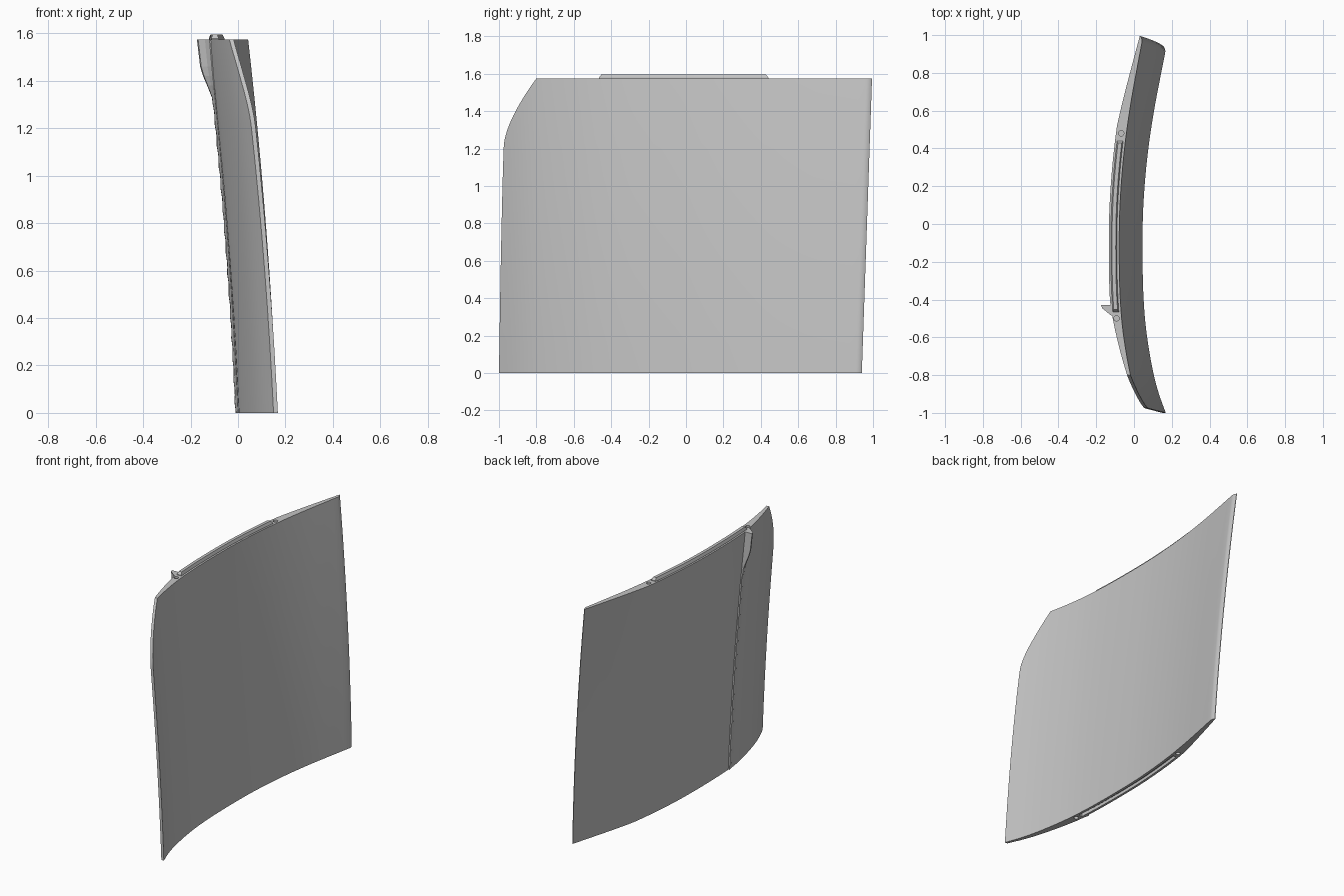
import bpy, bmesh, math
from mathutils import Vector

if "Cube" in bpy.data.objects:
    bpy.data.objects.remove(bpy.data.objects["Cube"])

TOP = 1.575

grey = bpy.data.materials.new("plain grey")
grey.use_nodes = True
grey.diffuse_color = (0.55, 0.55, 0.55, 1)
grey.node_tree.nodes["Principled BSDF"].inputs["Base Color"].default_value = grey.diffuse_color


def curve(points, t):
    """Smooth interpolation through (t, value) points."""
    n = len(points)
    t = min(max(t, points[0][0]), points[-1][0])
    i = next(k for k in range(n - 1) if t <= points[k + 1][0])

    def slope(k):
        a, b = points[max(k - 1, 0)], points[min(k + 1, n - 1)]
        return (b[1] - a[1]) / (b[0] - a[0])
    (t0, p0), (t1, p1) = points[i], points[i + 1]
    h = t1 - t0
    s = (t - t0) / h
    return ((2*s**3 - 3*s**2 + 1) * p0 + (s**3 - 2*s**2 + s) * h * slope(i)
            + (3*s**2 - 2*s**3) * p1 + (s**3 - s**2) * h * slope(i + 1))


BOW = [(-1, .168), (-.9, .132), (-.8, .105), (-.65, .077), (-.5, .058), (-.3, .047),
       (0, .046), (.2, .056), (.4, .076), (.6, .106), (.8, .144), (.94, .172)]
FRONT = [(0, -1), (.6, -.99), (1.2, -.975), (1.26, -.967), (1.34, -.94), (1.42, -.9),
         (1.5, -.852), (TOP, -.8)]


def stretch(z):
    return 1 + .058 * z / TOP


def lean(z):
    return -.043 * z - .0225 * z * z


def face_x(y, z):
    """Concave face of the panel."""
    u = y / stretch(z) if y > 0 else y
    return curve(BOW, u) + lean(z)


def thickness(y, z):
    front, back = -curve(FRONT, z), .94 * stretch(z)
    v = abs(y) / (back if y > 0 else front)
    return .018 + .037 * min(1, max(0, 1 - v) * 2.1)


def loft(name, rings, smooth=True):
    """Skin closed rings with an even point count and cap both ends."""
    bm = bmesh.new()
    rows = [[bm.verts.new(p) for p in ring] for ring in rings]
    n = len(rows[0])
    for a, b in zip(rows, rows[1:]):
        for i in range(n):
            j = (i + 1) % n
            bm.faces.new((a[i], a[j], b[j], b[i]))
    for row in (rows[0], rows[-1]):
        for i in range(n // 2 - 1):
            bm.faces.new((row[i], row[i + 1], row[n - 2 - i], row[n - 1 - i]))
    bmesh.ops.recalc_face_normals(bm, faces=bm.faces)
    mesh = bpy.data.meshes.new(name)
    bm.to_mesh(mesh)
    bm.free()
    mesh.materials.append(grey)
    ob = bpy.data.objects.new(name, mesh)
    bpy.context.collection.objects.link(ob)
    if smooth:
        bpy.ops.object.select_all(action="DESELECT")
        ob.select_set(True)
        bpy.context.view_layer.objects.active = ob
        bpy.ops.object.shade_smooth_by_angle(angle=math.radians(25))
    return ob


# Curved panel: levels get closer around the rounded front corner
levels = [.15 * k for k in range(8)] + [1.2 + .025 * k for k in range(16)]
ROUND = .035
COLS = 48


def panel_ring(z):
    front, back = curve(FRONT, z), .94 * stretch(z)
    ys = [front + (back - ROUND - front) * i / COLS for i in range(COLS + 1)]
    ys += [back - ROUND * (1 - k / 4) for k in range(1, 5)]
    near, far = [], []
    for y in ys:
        drop = .014 * max(0, (y - back + ROUND) / ROUND) ** 2
        x = face_x(y, z)
        near.append((x - drop, y, z))
        far.append((x - thickness(y, z), y, z))
    return near + far[::-1]


panel = loft("curved_panel", [panel_ring(z) for z in levels])


# Tongue on the top edge and matching groove in the bottom edge
def edge_strip(name, z, stages):
    rings = []
    for half, dz, inset in stages:
        ys = [-.465 + inset + (.905 - 2 * inset) * i / 16 for i in range(17)]
        mid = [(face_x(y, z) - .028, y) for y in ys]
        rings.append([(x + half, y, z + dz) for x, y in mid]
                     + [(x - half, y, z + dz) for x, y in reversed(mid)])
    return loft(name, rings, smooth=False)


edge_strip("top_tongue", TOP, [(.016, -.005, 0), (.016, .004, 0), (.010, .02, .012)])
cutters = [edge_strip("groove_cutter", 0, [(.012, -.02, 0), (.012, .02, 0)])]


# Dowel holes beside the tongue and the groove
for z in (0, TOP):
    for y in (-.5, .48):
        x = face_x(y, z) - .027
        circle = [2 * math.pi * k / 16 for k in range(16)]
        cutters.append(loft("dowel_hole_cutter",
                            [[(x + .014 * math.cos(a), y + .014 * math.sin(a), z + dz)
                              for a in circle] for dz in (-.03, .03)], smooth=False))

for cutter in cutters:
    mod = panel.modifiers.new("cut", "BOOLEAN")
    mod.operation = "DIFFERENCE"
    mod.solver = "EXACT"
    mod.object = cutter
    cutter.hide_render = True
    cutter.hide_viewport = True
    cutter.display_type = "WIRE"


# Rib on the convex face, ending in a tall hook at the top
def rib_ring(z, out):
    base = face_x(-.45, z) - thickness(-.45, z)
    shape = [(.012, -.428), (-out, -.430), (-out * .9, -.446),
             (-out * .35, -.462), (.001, -.485), (.012, -.485)]
    return [(base + dx, y, z) for dx, y in shape]


ridge = [rib_ring(.045 * k, .008 + .004 * (k % 2)) for k in range(30)]
hook = [rib_ring(z, out) for z, out in
        ((1.33, .012), (1.38, .027), (1.42, .04), (1.46, .048), (TOP, .052))]
loft("back_rib", ridge + hook, smooth=False)
